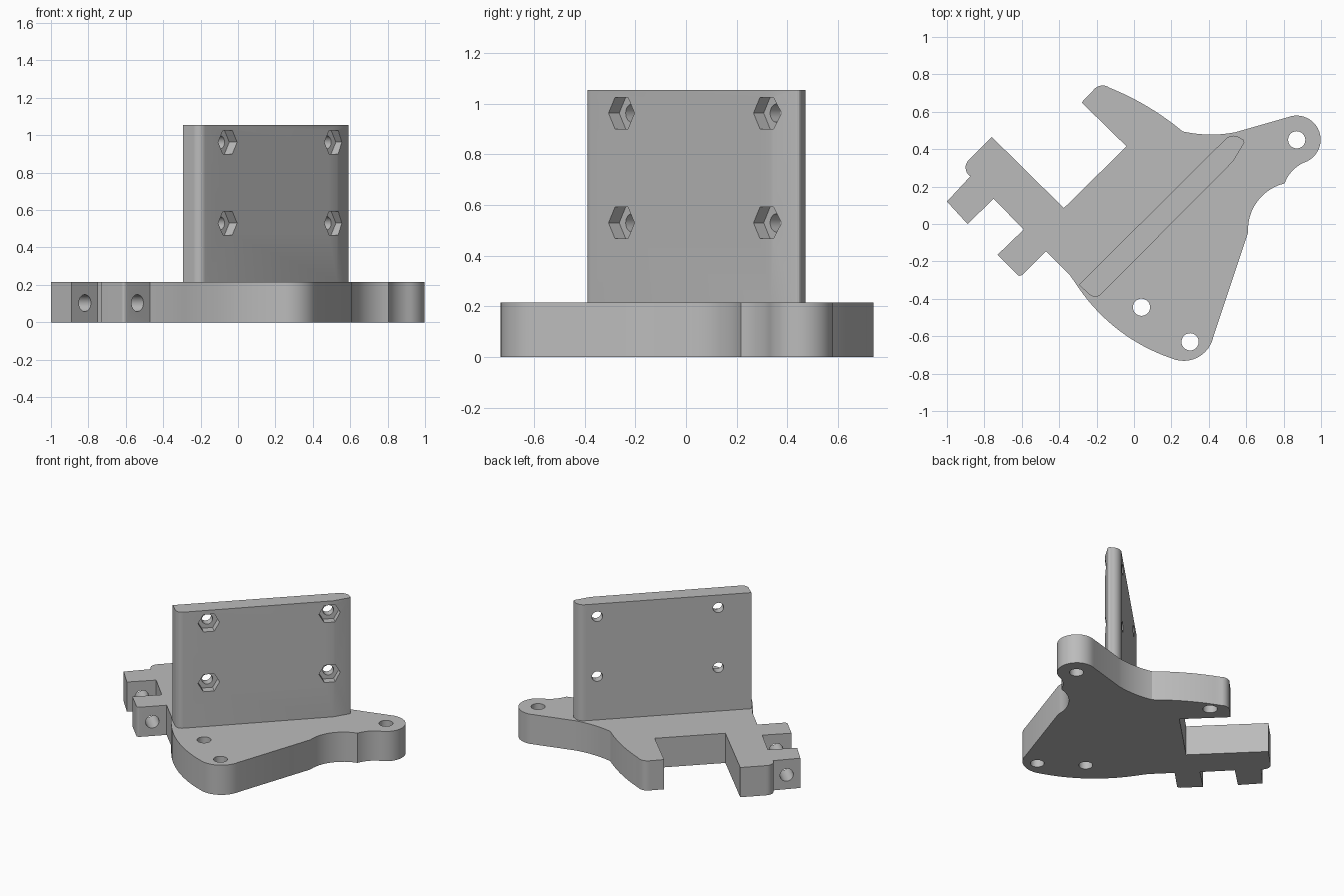
import bpy
import bmesh
import math
from mathutils import Vector

if "Cube" in bpy.data.objects:
    bpy.data.objects.remove(bpy.data.objects["Cube"], do_unlink=True)

PLATE_TOP = 0.215
WALL_TOP = 1.055
ACROSS = Vector((1, -1, 0)).normalized()   # direction the wall's front faces

grey = bpy.data.materials.new("plain grey")
grey.use_nodes = True
grey.diffuse_color = (0.5, 0.5, 0.5, 1)
grey.node_tree.nodes["Principled BSDF"].inputs["Base Color"].default_value = (0.5, 0.5, 0.5, 1)


def arc(a, m, b, n=12):
    """Points on the circle from a through m to b."""
    (ax, ay), (mx, my), (bx, by) = a, m, b
    d = 2 * (ax * (my - by) + mx * (by - ay) + bx * (ay - my))
    sa, sm, sb = ax * ax + ay * ay, mx * mx + my * my, bx * bx + by * by
    cx = (sa * (my - by) + sm * (by - ay) + sb * (ay - my)) / d
    cy = (sa * (bx - mx) + sm * (ax - bx) + sb * (mx - ax)) / d
    r = math.hypot(ax - cx, ay - cy)
    start = math.atan2(ay - cy, ax - cx)
    turn = math.tau
    mid = (math.atan2(my - cy, mx - cx) - start) % turn
    sweep = (math.atan2(by - cy, bx - cx) - start) % turn
    if mid > sweep:
        sweep -= turn
    angles = [start + sweep * i / n for i in range(n + 1)]
    return [(cx + r * math.cos(t), cy + r * math.sin(t)) for t in angles]


def extrude_outline(name, points, z0, z1):
    bm = bmesh.new()
    face = bm.faces.new([bm.verts.new((x, y, z0)) for x, y in points])
    top = bmesh.ops.extrude_face_region(bm, geom=[face])["geom"]
    verts = [v for v in top if isinstance(v, bmesh.types.BMVert)]
    bmesh.ops.translate(bm, verts=verts, vec=(0, 0, z1 - z0))
    bmesh.ops.remove_doubles(bm, verts=bm.verts, dist=0.0005)
    bmesh.ops.recalc_face_normals(bm, faces=bm.faces)
    mesh = bpy.data.meshes.new(name)
    bm.to_mesh(mesh)
    bm.free()
    mesh.materials.append(grey)
    obj = bpy.data.objects.new(name, mesh)
    bpy.context.collection.objects.link(obj)
    return obj


def drill(obj, start, end, radius, sides=32):
    """Cut a round or many-sided hole from start to end."""
    start, end = Vector(start), Vector(end)
    bpy.ops.mesh.primitive_cylinder_add(vertices=sides, radius=radius,
                                        depth=(end - start).length,
                                        location=(start + end) / 2)
    cutter = bpy.context.object
    cutter.hide_render = True
    axis = (end - start).normalized()
    cutter.rotation_euler = axis.to_track_quat("Z", "Y").to_euler()
    cutter.data.materials.append(grey)
    if sides == 6:
        # keep two corners of the hexagon level with the ground
        level = Vector((0, 0, 1)).cross(axis).normalized()
        first = axis.to_track_quat("Z", "Y") @ Vector((0, 1, 0))
        twist = first.angle(level)
        for v in cutter.data.vertices:
            c, s = math.cos(twist), math.sin(twist)
            x, y, z = v.co
            v.co = (x * c - y * s, x * s + y * c, z)
    mod = obj.modifiers.new("hole", "BOOLEAN")
    mod.operation = "DIFFERENCE"
    mod.solver = "EXACT"
    mod.object = cutter
    bpy.context.view_layer.objects.active = obj
    bpy.ops.object.modifier_apply(modifier=mod.name)
    bpy.data.objects.remove(cutter, do_unlink=True)


def finish(obj):
    bpy.ops.object.select_all(action="DESELECT")
    obj.select_set(True)
    bpy.context.view_layer.objects.active = obj
    bpy.ops.object.shade_smooth_by_angle(angle=math.radians(25))


# Base plate: rounded nose, side ear, back arm and hinge tabs
outline = (
    arc((0.2, -0.718), (0.35, -0.708), (0.425, -0.6))
    + arc((0.61, -0.045), (0.675, 0.14), (0.805, 0.217))
    + arc((0.805, 0.217), (0.845, 0.283), (0.905, 0.327), 6)
    + arc((0.905, 0.327), (0.998, 0.45), (0.82, 0.57), 20)
    + arc((0.54, 0.49), (0.41, 0.478), (0.26, 0.495))
    + arc((0.26, 0.495), (0.06, 0.635), (-0.13, 0.728))
    + arc((-0.13, 0.728), (-0.175, 0.74), (-0.215, 0.718), 8)
    + [(-0.28, 0.65), (-0.04, 0.415), (-0.375, 0.085), (-0.76, 0.465)]
    + arc((-0.88, 0.345), (-0.9, 0.31), (-0.875, 0.255), 8)
    + [(-1, 0.12), (-0.89, 0), (-0.75, 0.135), (-0.59, -0.03), (-0.73, -0.165)]
    + arc((-0.625, -0.27), (-0.61, -0.277), (-0.595, -0.27), 4)
    + [(-0.47, -0.145), (-0.345, -0.27)]
    + arc((-0.29, -0.35), (-0.085, -0.565), (0.2, -0.718), 16)
)
plate = extrude_outline("base_plate", outline, 0, PLATE_TOP)

# Vertical screw holes
for x, y in ((0.87, 0.45), (0.04, -0.445), (0.3, -0.63)):
    drill(plate, (x, y, -0.1), (x, y, 0.4), 0.046)

# Blind hole under the back arm
drill(plate, (-0.11, 0.645, -0.1), (-0.11, 0.645, 0.1), 0.048)

# Hinge pin bore through both tabs
pin = Vector((-0.68, -0.07, 0.103))
drill(plate, pin - ACROSS * 0.5, pin + ACROSS * 0.4, 0.045)
finish(plate)

# Upright mounting wall, set diagonally
footprint = (
    arc((-0.175, -0.375), (-0.21, -0.389), (-0.24, -0.375), 8)
    + [(-0.295, -0.325)]
    + arc((0.485, 0.45), (0.53, 0.472), (0.575, 0.455), 8)
    + arc((0.575, 0.455), (0.587, 0.448), (0.587, 0.43), 4)
    + [(0.53, 0.335)]
)
wall = extrude_outline("mounting_wall", footprint, PLATE_TOP, WALL_TOP)

# Screw holes with hexagonal nut pockets on the front face
for x in (-0.055, 0.515):
    for z in (0.53, 0.963):
        face_point = Vector((x, x - 0.2, z))
        drill(wall, face_point - ACROSS * 0.3, face_point + ACROSS * 0.2, 0.036)
        drill(wall, face_point - ACROSS * 0.06, face_point + ACROSS * 0.1, 0.072, 6)
finish(wall)
